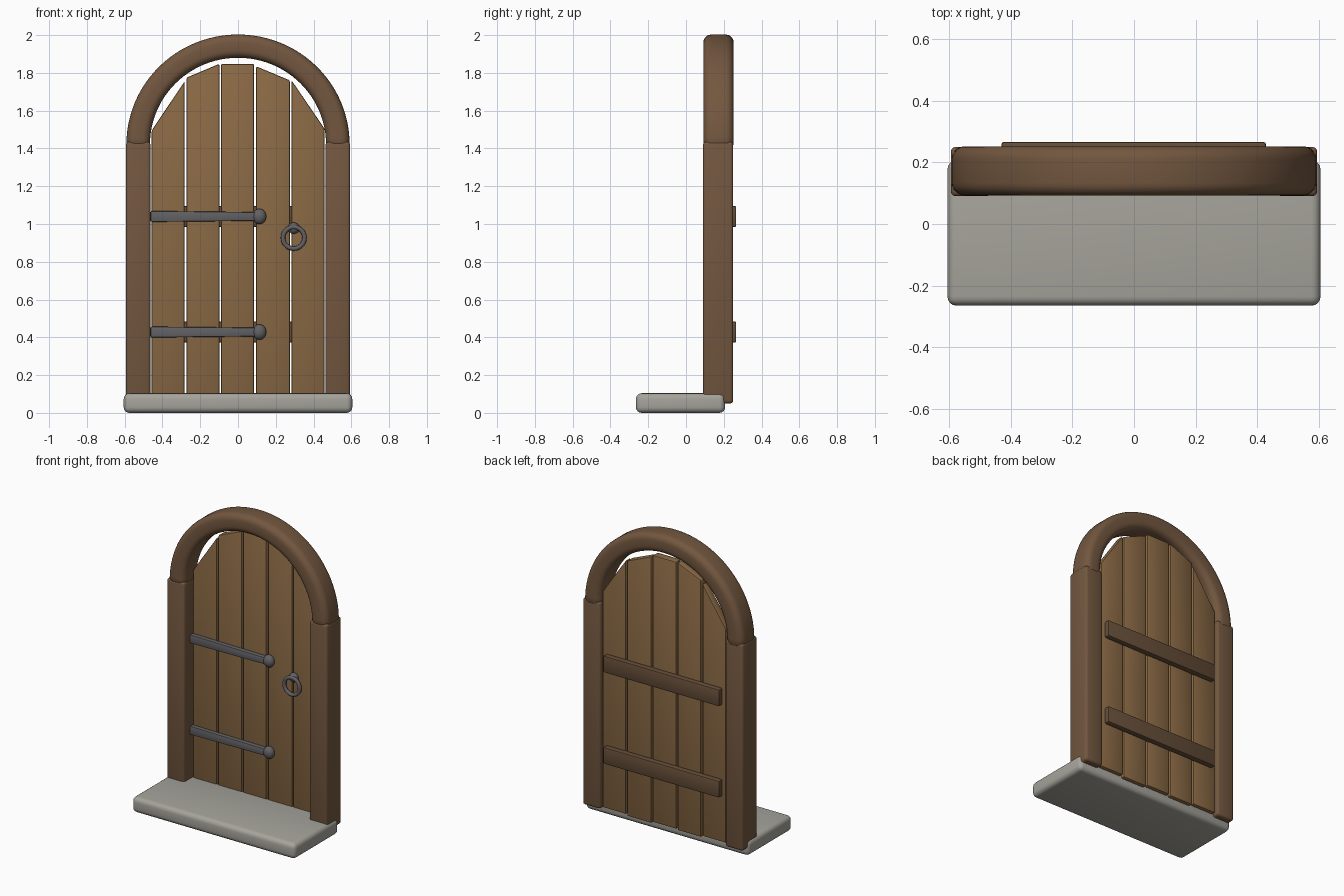
import bpy, bmesh, math
from mathutils import Vector, Matrix

if "Cube" in bpy.data.objects:
    bpy.data.objects.remove(bpy.data.objects["Cube"])


def material(name, rgb):
    m = bpy.data.materials.new(name)
    m.diffuse_color = (*rgb, 1)
    m.use_nodes = True
    m.node_tree.nodes["Principled BSDF"].inputs["Base Color"].default_value = m.diffuse_color
    return m


FRAME = material("dark_wood", (0.17, 0.095, 0.05))
PLANK = material("plank_wood", (0.26, 0.145, 0.06))
BATTEN = material("batten_wood", (0.13, 0.075, 0.04))
IRON = material("iron", (0.12, 0.12, 0.13))
STONE = material("stone", (0.38, 0.37, 0.33))


def finish(name, bm, mat, angle=40):
    bmesh.ops.recalc_face_normals(bm, faces=bm.faces[:])
    me = bpy.data.meshes.new(name)
    bm.to_mesh(me)
    bm.free()
    me.materials.append(mat)
    ob = bpy.data.objects.new(name, me)
    bpy.context.collection.objects.link(ob)
    bpy.ops.object.select_all(action='DESELECT')
    ob.select_set(True)
    bpy.context.view_layer.objects.active = ob
    bpy.ops.object.shade_smooth_by_angle(angle=math.radians(angle))
    return ob


def prism(name, outline, y0, y1, bevel, mat, segs=3):
    """Extrude an (x, z) outline from y0 to y1 and round its edges."""
    bm = bmesh.new()
    face = bm.faces.new([bm.verts.new((x, y0, z)) for x, z in outline])
    ext = bmesh.ops.extrude_face_region(bm, geom=[face])
    verts = [v for v in ext['geom'] if isinstance(v, bmesh.types.BMVert)]
    bmesh.ops.translate(bm, verts=verts, vec=(0, y1 - y0, 0))
    bmesh.ops.recalc_face_normals(bm, faces=bm.faces[:])
    bmesh.ops.bevel(bm, geom=bm.edges[:], offset=bevel, segments=segs,
                    profile=0.5, affect='EDGES')
    return finish(name, bm, mat)


def box(name, x0, x1, y0, y1, z0, z1, bevel, mat, segs=3):
    return prism(name, [(x0, z0), (x1, z0), (x1, z1), (x0, z1)],
                 y0, y1, bevel, mat, segs)


def ball(name, loc, scale, mat):
    bm = bmesh.new()
    bmesh.ops.create_uvsphere(
        bm, u_segments=24, v_segments=12, radius=1,
        matrix=Matrix.Translation(loc) @ Matrix.Diagonal((*scale, 1)))
    return finish(name, bm, mat)


def sweep(name, rings, mat, closed=False):
    """Skin a list of equal-length point rings."""
    bm = bmesh.new()
    loops = [[bm.verts.new(p) for p in r] for r in rings]
    n = len(loops[0])
    pairs = list(zip(loops, loops[1:])) + ([(loops[-1], loops[0])] if closed else [])
    for a, b in pairs:
        for i in range(n):
            j = (i + 1) % n
            bm.faces.new((a[i], a[j], b[j], b[i]))
    if not closed:
        bm.faces.new(loops[0])
        bm.faces.new(loops[-1])
    return finish(name, bm, mat)


# Stone step
box("stone_step", -0.605, 0.605, -0.265, 0.207, 0.0, 0.104, 0.03, STONE, 4)

# Door posts
for side, s in (("left", -1), ("right", 1)):
    a, b = sorted((s * 0.463, s * 0.594))
    box(side + "_post", a, b, 0.09, 0.25, 0.05, 1.435, 0.016, FRAME)

# Arch: rounded rectangle swept round a half circle, ends slightly rounded in
profile = []
hw, hd, r = 0.0625, 0.08, 0.042
for k, (sx, sy) in enumerate(((1, 1), (-1, 1), (-1, -1), (1, -1))):
    for i in range(6):
        t = math.radians(90 * k + 18 * i)
        profile.append((sx * (hw - r) + r * math.cos(t),
                        sy * (hd - r) + r * math.sin(t)))
R, CZ = 0.5285, 1.409
stations = [(math.pi * i / 48, 0.0, 1.0) for i in range(49)]
stations = ([(0, -0.008, 0.88), (0, -0.004, 0.97)] + stations
            + [(math.pi, -0.004, 0.97), (math.pi, -0.008, 0.88)])
rings = []
for t, dz, k in stations:
    rings.append([((R + k * u) * math.cos(t), 0.172 + k * v,
                   CZ + dz + 0.012 + (R + k * u) * math.sin(t) * 0.985)
                  for u, v in profile])
sweep("arch", rings, FRAME)

# Door planks: left x, right x, bottom, top-left z, top-right z
planks = [(-0.457, -0.283, 0.065, 1.495, 1.755),
          (-0.272, -0.099, 0.055, 1.775, 1.848),
          (-0.089, 0.085, 0.06, 1.848, 1.848),
          (0.096, 0.275, 0.05, 1.835, 1.76),
          (0.284, 0.458, 0.06, 1.76, 1.505)]
for i, (x0, x1, zb, zl, zr) in enumerate(planks):
    prism(f"plank_{i + 1}", [(x0, zb), (x1, zb), (x1, zr), (x0, zl)],
          0.178, 0.232, 0.008, PLANK, 2)

# Back battens, iron straps and strap ends
for tag, z in (("lower", 0.428), ("upper", 1.04)):
    box(tag + "_batten", -0.43, 0.428, 0.222, 0.266, z - 0.056, z + 0.056,
        0.008, BATTEN, 2)
    prism(tag + "_strap", [(-0.462, z - 0.029), (0.11, z - 0.023),
                           (0.11, z + 0.023), (-0.462, z + 0.029)],
          0.15, 0.184, 0.006, IRON, 2)
    ball(tag + "_strap_end", (0.113, 0.167, z), (0.037, 0.03, 0.041), IRON)

# Ring handle hanging from a boss
ball("handle_boss", (0.295, 0.168, 0.978), (0.032, 0.026, 0.03), IRON)
rings = []
for i in range(40):
    t = 2 * math.pi * i / 40
    d = Vector((math.cos(t), 0, math.sin(t)))
    c = Vector((0.295, 0.15, 0.927))
    rings.append([c + d * (0.057 + 0.012 * math.cos(a)) + Vector((0, 0.012 * math.sin(a), 0))
                  for a in (2 * math.pi * j / 12 for j in range(12))])
sweep("handle_ring", rings, IRON, closed=True)
